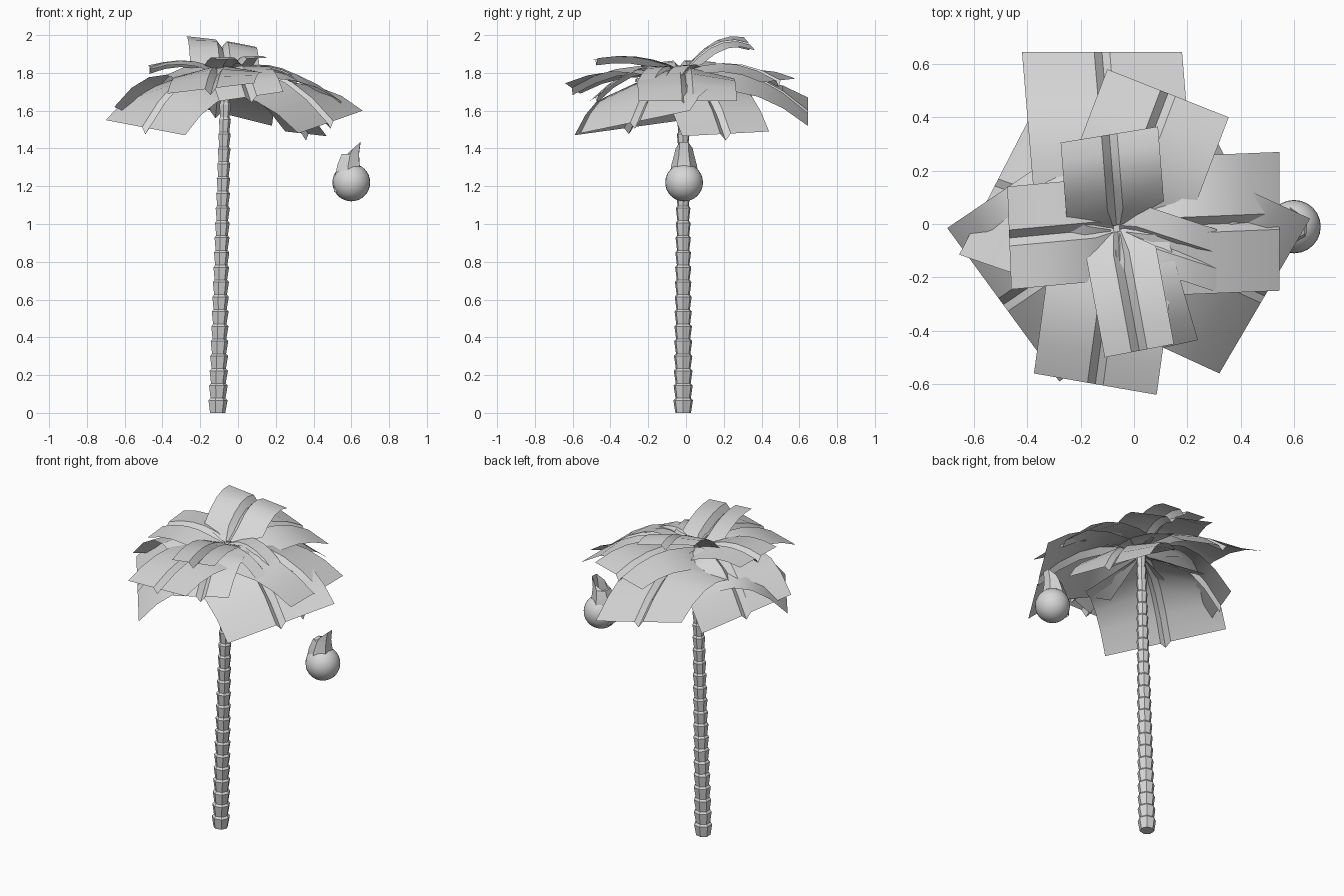
import bpy
import math
from mathutils import Vector

cube = bpy.data.objects.get("Cube")
if cube:
    bpy.data.objects.remove(cube)

grey = bpy.data.materials.new("plain grey")
grey.use_nodes = True
COLOUR = (0.68, 0.68, 0.68, 1)
grey.diffuse_color = COLOUR
grey.node_tree.nodes["Principled BSDF"].inputs["Base Color"].default_value = COLOUR


def finish(obj, angle):
    obj.data.materials.append(grey)
    bpy.ops.object.select_all(action='DESELECT')
    obj.select_set(True)
    bpy.context.view_layer.objects.active = obj
    bpy.ops.object.shade_smooth_by_angle(angle=math.radians(angle))


def grid_mesh(name, rows, closed=False, caps=False, angle=25):
    """Skin a list of equal-length point rows into one surface."""
    n = len(rows[0])
    faces = []
    for r in range(len(rows) - 1):
        for i in range(n if closed else n - 1):
            j = (i + 1) % n
            faces.append((r * n + i, r * n + j, (r + 1) * n + j, (r + 1) * n + i))
    if caps:
        faces.append(tuple(reversed(range(n))))
        faces.append(tuple(range((len(rows) - 1) * n, len(rows) * n)))
    mesh = bpy.data.meshes.new(name)
    mesh.from_pydata([p for row in rows for p in row], [], faces)
    mesh.validate()
    obj = bpy.data.objects.new(name, mesh)
    bpy.context.collection.objects.link(obj)
    finish(obj, angle)


def ring(centre, radius, sides, turn=0.0):
    steps = [turn + math.tau * i / sides for i in range(sides)]
    return [centre + Vector((math.cos(a), math.sin(a), 0)) * radius for a in steps]


# Trunk: stacked flared segments, leaning and thinning upwards
CROWN = Vector((-0.065, -0.015, 1.8))
ROOT = Vector((-0.11, -0.015, 0))
SEGMENTS = 23
rows = []
for s in range(SEGMENTS):
    size = 0.053 - 0.024 * s / SEGMENTS
    low = ROOT.lerp(CROWN, s / SEGMENTS)
    high = ROOT.lerp(CROWN, (s + 0.85) / SEGMENTS)
    rows += [ring(low, size * 0.8, 7), ring(high, size, 7)]
rows.append(ring(CROWN, 0.02, 7))
grid_mesh("trunk", rows, closed=True, caps=True)


# Fronds: drooping cards with a V-shaped midrib, pointed at the crown;
# the wide ones sag at their side edges near the crown
def frond(name, tip_a, tip_b, bulge):
    a, b = Vector(tip_a), Vector(tip_b)
    tip, half = (a + b) / 2, (b - a) / 2
    rib = 0.03 / half.length
    sag = 0.85 * max(0, half.length - 0.15)
    section = [(-1, 0), (-rib, 0), (0, -0.035), (rib, 0), (1, 0)]
    rows = []
    for t in (0.03, 0.2, 0.4, 0.6, 0.8, 1):
        mid = CROWN.lerp(tip, t)
        mid.z += bulge * 4 * t * (1 - t)
        spread = min(1, t / 0.2)
        row = []
        for u, drop in section:
            edge = abs(u) == 1
            side = half * u * (spread if edge else min(1, 0.3 + spread))
            side.z *= t
            if edge:
                side.z -= sag * spread * (1 - t)
            row.append(mid + side + Vector((0, 0, drop * spread)))
        rows.append(row)
    grid_mesh(name, rows)


FRONDS = {
    "back_frond": ((-0.42, 0.645, 1.67), (0.18, 0.645, 1.52), 0.1),
    "back_left_frond": ((-0.1, 0.58, 1.77), (0.355, 0.4, 1.75), 0.07),
    "back_left_lower_frond": ((0.25, 0.44, 1.49), (0.47, -0.02, 1.465), 0.1),
    "top_frond": ((-0.275, 0.305, 1.99), (0.09, 0.365, 1.92), 0.075),
    "right_upper_frond": ((-0.46, -0.245, 1.82), (-0.475, 0.14, 1.84), 0.05),
    "right_rear_frond": ((-0.655, -0.115, 1.62), (-0.39, 0.4, 1.5), 0.14),
    "front_right_frond": ((-0.28, -0.59, 1.47), (-0.7, -0.015, 1.55), 0.12),
    "front_frond": ((0.085, -0.64, 1.745), (-0.375, -0.56, 1.69), 0.07),
    "front_upper_frond": ((0.15, -0.45, 1.88), (-0.11, -0.5, 1.87), 0.04),
    "front_left_inner_frond": ((0.24, -0.435, 1.7), (-0.1, -0.51, 1.65), 0.09),
    "front_left_frond": ((0.66, 0.02, 1.6), (0.32, -0.56, 1.48), 0.11),
    "left_frond": ((0.545, 0.27, 1.65), (0.545, -0.25, 1.65), 0.09),
    "left_upper_frond": ((0.31, -0.02, 1.79), (0.31, -0.255, 1.76), 0.05),
}
for name, (tip_a, tip_b, bulge) in FRONDS.items():
    frond(name, tip_a, tip_b, bulge)

# Hanging fruit
bpy.ops.mesh.primitive_uv_sphere_add(segments=24, ring_count=16, radius=0.1,
                                     location=(0.6, -0.01, 1.22))
fruit = bpy.context.object
fruit.name = "fruit"
finish(fruit, 60)

# Husk: faceted open sleeve hugging one side of the fruit, curling to a tip
husk = []
for x, z, radius in ((0.575, 1.17, 0.075), (0.58, 1.23, 0.08), (0.585, 1.31, 0.068),
                     (0.595, 1.37, 0.052), (0.61, 1.4, 0.045)):
    husk.append(ring(Vector((x, -0.01, z)), radius, 6, 0.5))
for point in husk[-1]:
    point.z += 0.9 * (point.x - 0.61)
grid_mesh("fruit_husk", husk, closed=True)
